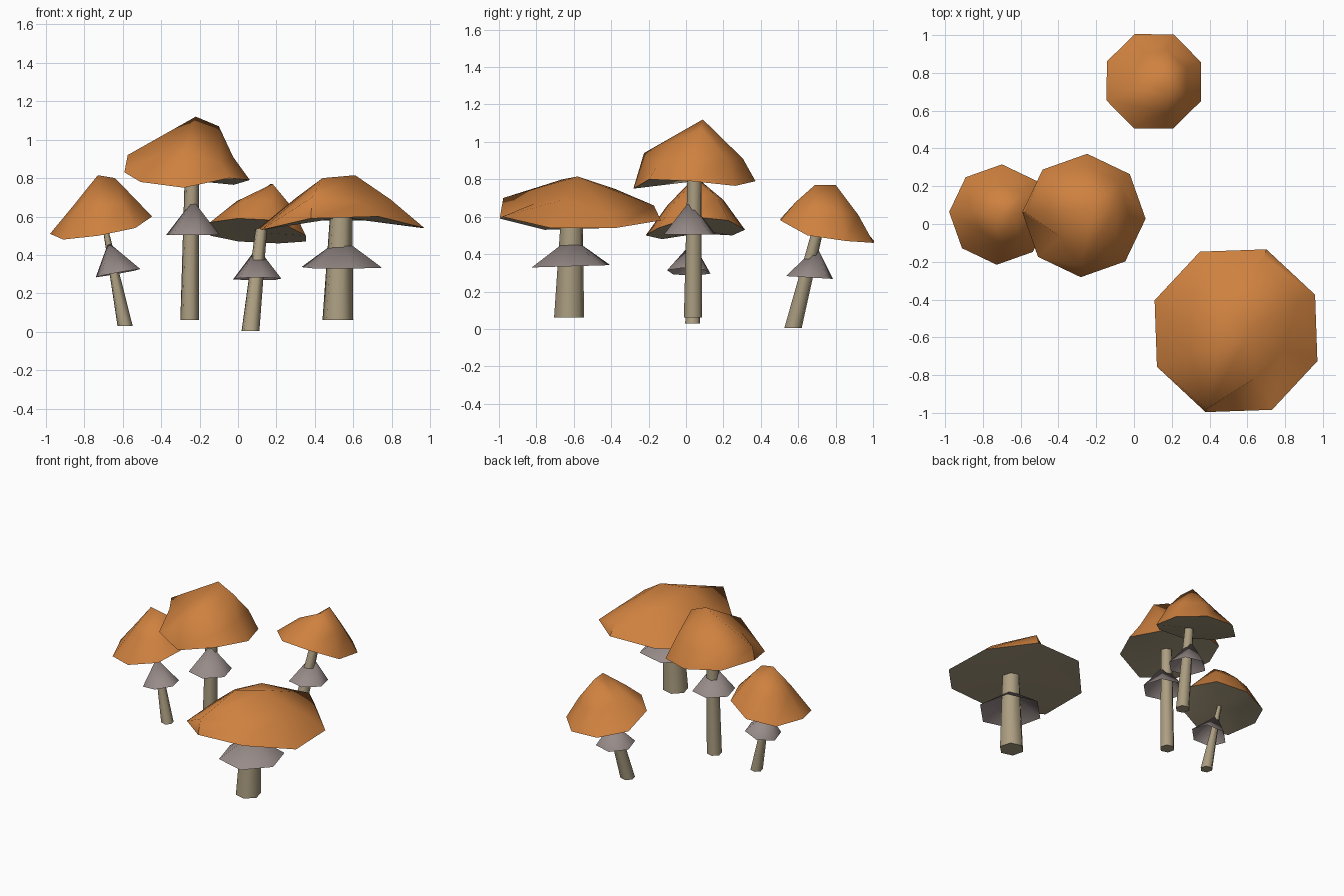
import bpy, bmesh, math
from mathutils import Vector

if "Cube" in bpy.data.objects:
    bpy.data.objects.remove(bpy.data.objects["Cube"])


def material(name, rgb):
    m = bpy.data.materials.new(name)
    m.diffuse_color = (*rgb, 1)
    m.use_nodes = True
    m.node_tree.nodes["Principled BSDF"].inputs["Base Color"].default_value = m.diffuse_color
    return m


ORANGE = material("orange cap", (0.62, 0.22, 0.05))
TAN = material("tan stem", (0.41, 0.34, 0.22))
GREY = material("mauve grey skirt", (0.31, 0.26, 0.25))


def finish(bm, name, mats, angle):
    mesh = bpy.data.meshes.new(name)
    bmesh.ops.remove_doubles(bm, verts=bm.verts, dist=0.0005)
    bm.to_mesh(mesh)
    bm.free()
    for m in mats:
        mesh.materials.append(m)
    mesh.shade_smooth()
    mesh.set_sharp_from_angle(angle=math.radians(angle))
    bpy.context.collection.objects.link(bpy.data.objects.new(name, mesh))


def bridge(bm, a, b):
    n = len(a)
    for i in range(n):
        j = (i + 1) % n
        pts = []
        for v in (a[i], a[j], b[j], b[i]):
            if v not in pts:
                pts.append(v)
        if len(pts) == 4:   # split quads so uneven rings fold cleanly
            bm.faces.new(pts[:3])
            bm.faces.new((pts[0], pts[2], pts[3]))
        else:
            bm.faces.new(pts)


def cap(name, centre, radius, phase, rim_z, mid_r, mid_z, ridge, hub_z=None):
    """Eight-sided crumpled cap: rim, shoulder ring, two-point ridge, closed underside."""
    bm = bmesh.new()

    def ring(radii, heights):
        out = []
        for i in range(8):
            a = math.radians(phase + 45 * i)
            out.append(bm.verts.new((centre[0] + radii[i] * math.cos(a),
                                     centre[1] + radii[i] * math.sin(a), heights[i])))
        return out

    rim = ring([radius] * 8, rim_z)
    mid = ring(mid_r, mid_z)
    tops = [bm.verts.new(p) for p in ridge]
    crown = [min(tops, key=lambda t: (t.co.xy - v.co.xy).length) for v in mid]
    bridge(bm, rim, mid)
    bridge(bm, mid, crown)
    # underside in the stem colour
    hub = bm.verts.new((centre[0], centre[1], hub_z or sum(rim_z) / 8))
    for i in range(8):
        f = bm.faces.new((rim[(i + 1) % 8], rim[i], hub))
        f.material_index = 1
    finish(bm, name, [ORANGE, TAN], 75)


def stem(name, low, high, r0, r1):
    """Tapered, leaning six-sided stem."""
    bm = bmesh.new()
    rings = []
    for p, r in ((low, r0), (high, r1)):
        rings.append([bm.verts.new(Vector(p) + Vector((r * math.cos(math.radians(45 + 60 * k)),
                      r * math.sin(math.radians(45 + 60 * k)), 0))) for k in range(6)])
    bridge(bm, rings[0], rings[1])
    bm.faces.new(rings[0][::-1])
    bm.faces.new(rings[1])
    finish(bm, name, [TAN], 65)


def skirt(name, centre, apex, radius, tilt):
    """Open six-sided cone hanging round the stem; tilt = rim slope in x and y."""
    bm = bmesh.new()
    top = bm.verts.new(apex)
    rim = []
    for k in range(6):
        a = math.radians(45 + 60 * k)
        x, y = radius * math.cos(a), radius * math.sin(a)
        rim.append(bm.verts.new(Vector(centre) + Vector((x, y, tilt[0] * x + tilt[1] * y))))
    for k in range(6):
        bm.faces.new((rim[k], rim[(k + 1) % 6], top))
    finish(bm, name, [GREY], 60)


# Left leaning mushroom
cap("left_cap", (-0.713, 0.05), 0.266, -3,
    [.60, .58, .53, .50, .51, .48, .50, .54],
    [.16, .17, .15, .16, .15, .13, .15, .17],
    [.71, .71, .69, .68, .65, .67, .66, .66],
    [(-.73, .05, .815), (-.64, .05, .80)])
stem("left_stem", (-.588, .035, .03), (-.695, .045, .56), .041, .013)
skirt("left_skirt", (-.625, .015, .305), (-.675, .035, .465), .12, (.18, -.03))

# Tall middle mushroom
cap("tall_cap", (-0.265, 0.045), 0.327, -3,
    [.79, .765, .79, .81, .83, .78, .75, .80],
    [.24, .26, .26, .27, .31, .17, .27, .27],
    [.91, .91, .91, .93, .92, .93, .94, .87],
    [(-.22, .09, 1.12), (-.10, .08, 1.07)])
stem("tall_stem", (-.252, .037, .06), (-.24, .045, .81), .050, .039)
skirt("tall_skirt", (-.235, .02, .505), (-.235, .02, .685), .143, (0, 0))

# Back mushroom
cap("back_cap", (0.105, 0.755), 0.27, 22,
    [.47, .46, .47, .50, .57, .59, .58, .50],
    [.185, .18, .15, .11, .12, .15, .18, .19],
    [.62, .61, .61, .64, .68, .69, .68, .65],
    [(.18, .69, .77), (.17, .80, .77)])
stem("back_stem", (.065, .572, .004), (.125, .715, .57), .048, .03)
skirt("back_skirt", (.10, .66, .275), (.10, .70, .44), .13, (0, -.06))

# Wide front mushroom
cap("wide_cap", (0.54, -0.565), 0.46, 24.5,
    [.54, .58, .58, .54, .53, .59, .60, .54],
    [.36, .42, .20, .25, .27, .44, .27, .27],
    [.62, .66, .75, .70, .68, .70, .67, .69],
    [(.44, -.66, .80), (.61, -.58, .815)], hub_z=.595)
stem("wide_stem", (.52, -.625, .062), (.537, -.61, .61), .083, .06)
skirt("wide_skirt", (.54, -.615, .335), (.54, -.615, .49), .217, (0, .03))
